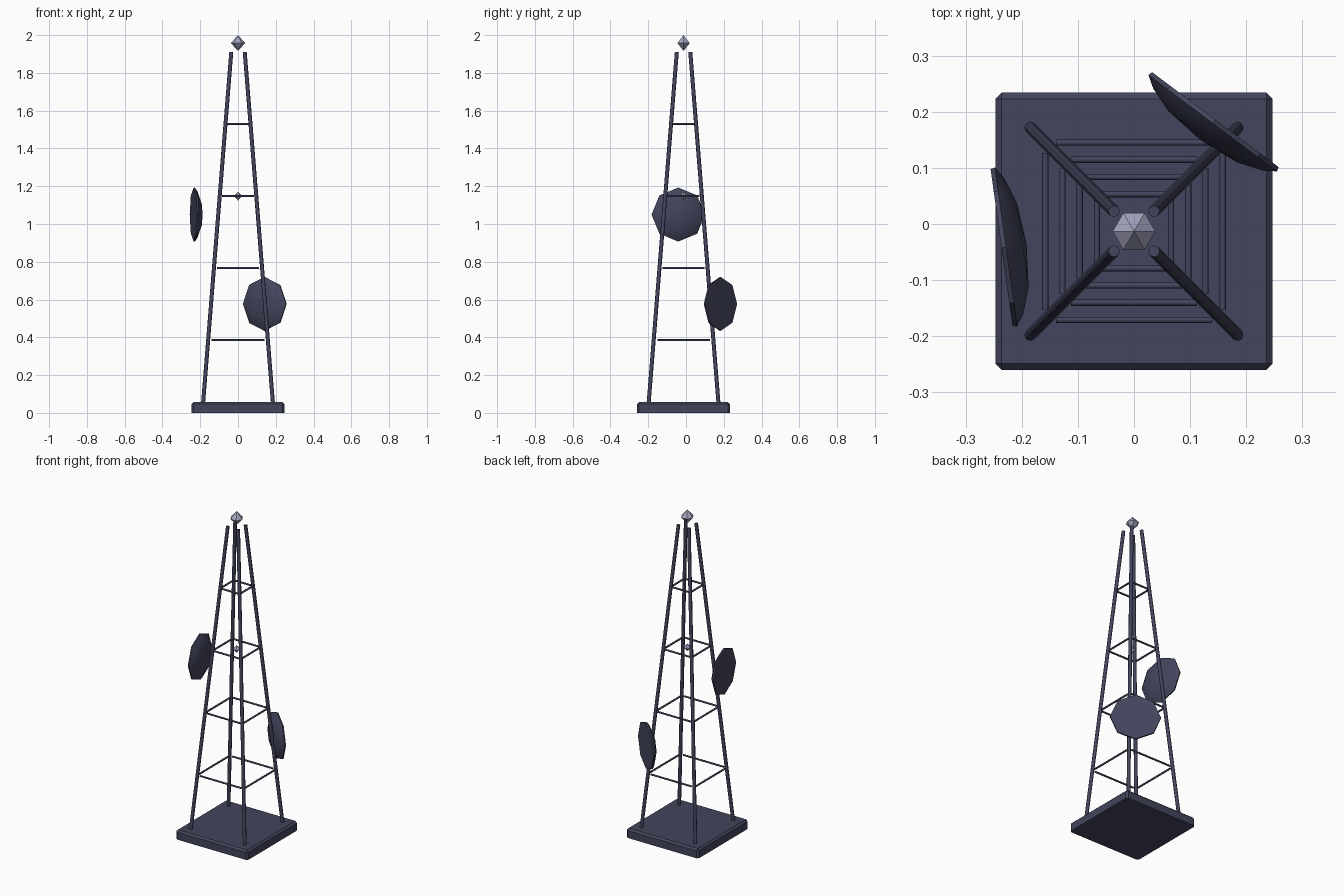
import bpy, bmesh, math
from mathutils import Vector, Matrix

if "Cube" in bpy.data.objects:
    bpy.data.objects.remove(bpy.data.objects["Cube"])

CY = -0.013          # tower axis in y


def material(name, rgb):
    m = bpy.data.materials.new(name)
    m.diffuse_color = (*rgb, 1)
    m.use_nodes = True
    m.node_tree.nodes["Principled BSDF"].inputs["Base Color"].default_value = m.diffuse_color
    return m


steel = material("dark slate steel", (0.056, 0.059, 0.108))
lamp = material("pale lamp", (0.38, 0.38, 0.54))


def finish(name, bm, mat, smooth=None):
    bmesh.ops.recalc_face_normals(bm, faces=bm.faces)
    me = bpy.data.meshes.new(name)
    bm.to_mesh(me)
    bm.free()
    me.materials.append(mat)
    ob = bpy.data.objects.new(name, me)
    bpy.context.collection.objects.link(ob)
    if smooth:
        bpy.ops.object.select_all(action='DESELECT')
        ob.select_set(True)
        bpy.context.view_layer.objects.active = ob
        bpy.ops.object.shade_smooth_by_angle(angle=math.radians(smooth))
    return ob


def rod(name, a, b, r, sides=8):
    a, b = Vector(a), Vector(b)
    d = b - a
    mat = Matrix.Translation((a + b) / 2) @ d.to_track_quat('Z', 'Y').to_matrix().to_4x4()
    bm = bmesh.new()
    bmesh.ops.create_cone(bm, cap_ends=True, segments=sides, radius1=r, radius2=r,
                          depth=d.length, matrix=mat)
    return finish(name, bm, steel, 50)


def lathe(name, profile, sides, matrix, mat, smooth=None):
    """Turn (radius, height) points round local z; radius 0 makes a pole."""
    bm = bmesh.new()
    rings = []
    for r, z in profile:
        n = 1 if r == 0 else sides
        rings.append([bm.verts.new(matrix @ Vector((r * math.cos(2 * math.pi * i / sides),
                                                    r * math.sin(2 * math.pi * i / sides), z)))
                      for i in range(n)])
    for p, q in zip(rings, rings[1:]):
        for i in range(sides):
            j = (i + 1) % sides
            vs = [p[i % len(p)], p[j % len(p)], q[j % len(q)], q[i % len(q)]]
            bm.faces.new(list(dict.fromkeys(vs)))
    if len(rings[0]) > 1:
        bm.faces.new(rings[0])
    return finish(name, bm, mat, smooth)


# Base slab, chamfered on the top and upright edges
bm = bmesh.new()
bmesh.ops.create_cube(bm, size=1, matrix=Matrix.Translation((0, CY, 0.0285)) @
                      Matrix.Diagonal((0.494, 0.494, 0.057, 1)))
edges = [e for e in bm.edges if max(v.co.z for v in e.verts) > 0.03]
bmesh.ops.bevel(bm, geom=edges, offset=0.011, segments=1, affect='EDGES')
finish("base", bm, steel)


# Four leaning legs
def half_width(z):
    return 0.189 - 0.0803 * z


for sx in (-1, 1):
    for sy in (-1, 1):
        lo, hi = half_width(0.01), half_width(1.91)
        rod("leg", (sx * lo, CY + sy * lo, 0.01), (sx * hi, CY + sy * hi, 1.91), 0.0105)

# Square rings of cross bars
for z in (0.385, 0.767, 1.148, 1.53):
    w = half_width(z)
    h = w * 0.88
    for s in (-1, 1):
        rod("cross_bar", (-h, CY + s * w, z), (h, CY + s * w, z), 0.0055)
        rod("cross_bar", (s * w, CY - h, z), (s * w, CY + h, z), 0.0055)

# Diamond lamps: large at the top, small inside the tower
for name, z, r, h in (("top_lamp", 1.958, 0.038, 0.042), ("inner_lamp", 1.148, 0.021, 0.024)):
    lathe(name, [(0, -h), (r, 0), (0, h)], 6, Matrix.Translation((0, CY, z)), lamp)

# Two eight-sided dishes, flat outside and domed toward the tower
dish_profile = [(0.141, 0), (0.143, -0.008), (0.122, -0.022), (0.076, -0.038), (0, -0.045)]
for name, pos, n in (("upper_dish", (-0.236, -0.042, 1.05), (-0.99, -0.139, 0)),
                     ("lower_dish", (0.145, 0.186, 0.577), (0.6, 0.8, 0))):
    n = Vector(n).normalized()
    up = Vector((0, 0, 1))
    rot = Matrix((up, n.cross(up), n)).transposed().to_4x4()
    lathe(name, dish_profile, 8, Matrix.Translation(pos) @ rot, steel, 35)
